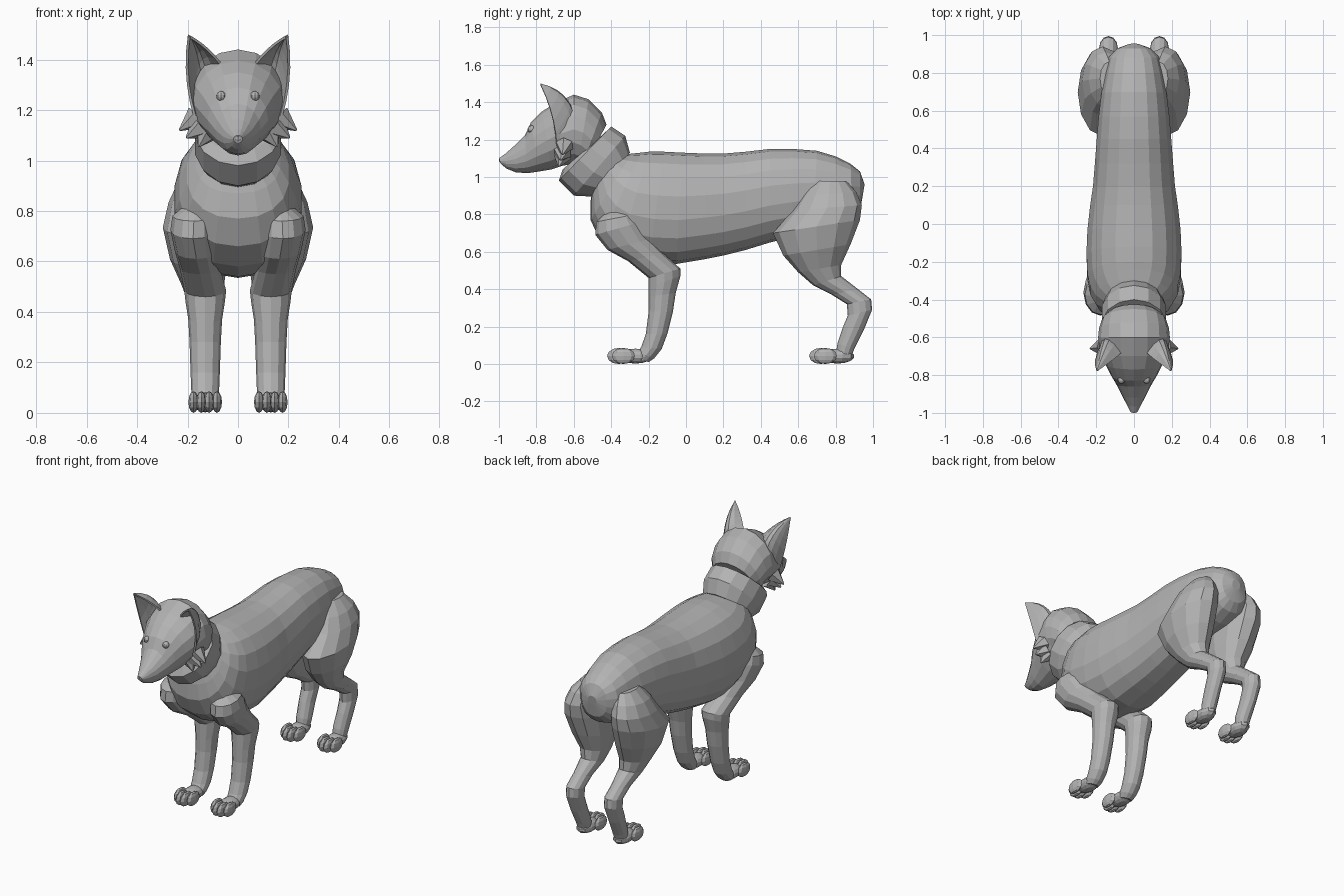
import bpy, bmesh, math
from mathutils import Vector, Matrix

grey = bpy.data.materials.new("plain_grey")
grey.diffuse_color = (0.45, 0.45, 0.45, 1)


def finish(name, bm, mirror=False, thick=0):
    bmesh.ops.recalc_face_normals(bm, faces=bm.faces)
    me = bpy.data.meshes.new(name)
    bm.to_mesh(me)
    bm.free()
    me.materials.append(grey)
    ob = bpy.data.objects.new(name, me)
    bpy.context.collection.objects.link(ob)
    if thick:
        ob.modifiers.new("thickness", 'SOLIDIFY').thickness = thick
    if mirror:
        m = ob.modifiers.new("mirror", 'MIRROR')
        m.use_mirror_merge = False
    return ob


def loft(name, rings, n, mirror=False, power=2.0):
    """Rings are (y, z of one edge, y, z of the opposite edge, half width, centre x)."""
    bm = bmesh.new()
    loops = []
    for r in rings:
        a, b = Vector((0, r[0], r[1])), Vector((0, r[2], r[3]))
        cx = r[5] if len(r) > 5 else 0
        c, up = (a + b) / 2, (a - b) / 2
        loop = []
        for i in range(n):
            t = 2 * math.pi * i / n
            s, k = math.sin(t), math.cos(t)
            s = math.copysign(abs(s) ** (2 / power), s)
            k = math.copysign(abs(k) ** (2 / power), k)
            loop.append(bm.verts.new(c + up * k + Vector((cx + r[4] * s, 0, 0))))
        loops.append(loop)
    for p, q in zip(loops, loops[1:]):
        for i in range(n):
            j = (i + 1) % n
            bm.faces.new((p[i], p[j], q[j], q[i]))
    bm.faces.new(loops[0])
    bm.faces.new(loops[-1])
    return finish(name, bm, mirror)


def ball(bm, c, r, u=10, v=7):
    bmesh.ops.create_uvsphere(bm, u_segments=u, v_segments=v, radius=1,
                              matrix=Matrix.Translation(c) @ Matrix.Diagonal((*r, 1)))


# Torso
loft("torso", [
    (-.40, 1.14, -.50, .95, .12), (-.33, 1.12, -.51, .87, .17),
    (-.29, 1.125, -.51, .77, .205), (-.24, 1.13, -.46, .66, .235),
    (-.20, 1.135, -.36, .58, .25), (-.12, 1.135, -.20, .54, .255),
    (-.02, 1.13, -.05, .535, .25), (.10, 1.125, .10, .56, .235),
    (.20, 1.125, .20, .58, .22), (.32, 1.135, .32, .61, .21),
    (.45, 1.15, .45, .65, .20), (.57, 1.15, .57, .68, .19),
    (.70, 1.14, .68, .71, .175), (.80, 1.11, .80, .73, .155),
    (.88, 1.07, .89, .77, .135), (.93, 1.03, .93, .82, .09),
    (.955, .96, .945, .90, .03)], 18, power=2.25)

# Neck band
loft("neck", [
    (-.30, 1.13, -.50, .895, .15), (-.325, 1.22, -.60, .90, .175),
    (-.40, 1.27, -.68, .98, .175), (-.44, 1.23, -.66, 1.04, .15)], 14)

# Head and muzzle
loft("head", [
    (-1.0, 1.10, -.99, 1.07, .018), (-.965, 1.125, -.96, 1.045, .035),
    (-.92, 1.165, -.91, 1.025, .06), (-.86, 1.225, -.85, 1.02, .09),
    (-.83, 1.29, -.78, 1.03, .12), (-.77, 1.35, -.72, 1.04, .15),
    (-.70, 1.395, -.66, 1.06, .18), (-.60, 1.44, -.60, 1.07, .19),
    (-.52, 1.415, -.58, 1.06, .185), (-.45, 1.345, -.56, 1.05, .17),
    (-.425, 1.28, -.54, 1.06, .14)], 16)

# Nose and eyes
bm = bmesh.new()
ball(bm, (0, -.983, 1.09), (.017, .017, .017))
finish("nose", bm)
bm = bmesh.new()
ball(bm, (.067, -.825, 1.255), (.02, .022, .02))
finish("eyes", bm, True)

# Cheek tufts
bm = bmesh.new()
for base, tip in (((.165, -.65, 1.17), (.232, -.66, 1.12)),
                  ((.15, -.66, 1.13), (.205, -.67, 1.09)),
                  ((.125, -.66, 1.11), (.155, -.68, 1.055))):
    base, tip = Vector(base), Vector(tip)
    d = tip - base
    rot = d.to_track_quat('Z', 'Y').to_matrix().to_4x4()
    bmesh.ops.create_cone(bm, cap_ends=True, segments=6, radius1=.05, radius2=.004,
                          depth=d.length, matrix=Matrix.Translation((base + tip) / 2) @ rot)
finish("cheek_tufts", bm, True)


# Ears: curved shells, open to the front, narrowing to the tip
def bez(a, b, c, t):
    return a * (1 - t) ** 2 + b * 2 * t * (1 - t) + c * t * t


tip = Vector((.198, -.78, 1.5))
outer, outer_mid = Vector((.175, -.69, 1.17)), Vector((.225, -.70, 1.34))
inner, inner_mid = Vector((.065, -.68, 1.385)), Vector((.12, -.73, 1.46))
back, back_mid = Vector((.15, -.60, 1.34)), Vector((.17, -.64, 1.46))
bm = bmesh.new()
rows = []
for i in range(6):
    t = i / 5 * .98
    o, n, b = (bez(outer, outer_mid, tip, t), bez(inner, inner_mid, tip, t),
               bez(back, back_mid, tip, t))
    ctrl = b * 2 - (o + n) / 2
    rows.append([bm.verts.new(bez(o, ctrl, n, k / 6)) for k in range(7)])
for p, q in zip(rows, rows[1:]):
    for k in range(6):
        bm.faces.new((p[k], p[k + 1], q[k + 1], q[k]))
finish("ears", bm, True, .01)

# Front legs
loft("front_legs", [
    (-.33, .84, -.44, .80, .05, .16), (-.27, .80, -.48, .76, .085, .175),
    (-.24, .76, -.485, .69, .09, .178), (-.19, .67, -.42, .61, .085, .165),
    (-.12, .59, -.31, .55, .08, .15), (-.03, .51, -.20, .46, .083, .13),
    (-.03, .47, -.20, .41, .078, .13), (-.055, .38, -.20, .36, .067, .13),
    (-.07, .28, -.20, .28, .062, .13), (-.10, .16, -.215, .16, .058, .13),
    (-.13, .08, -.24, .09, .055, .13), (-.17, .03, -.26, .06, .05, .13),
    (-.20, .01, -.27, .03, .04, .13)], 12, True)

# Hind legs
loft("hind_legs", [
    (.86, .975, .68, .98, .05, .13), (.91, .92, .62, .90, .09, .15),
    (.94, .85, .57, .82, .11, .165), (.93, .77, .465, .70, .13, .168),
    (.88, .64, .52, .58, .115, .155), (.83, .53, .60, .49, .085, .14),
    (.83, .47, .68, .42, .065, .135), (.92, .40, .78, .37, .05, .135),
    (.99, .345, .86, .32, .05, .135), (.995, .29, .865, .26, .05, .135),
    (.95, .18, .84, .20, .046, .135), (.90, .08, .81, .11, .046, .13),
    (.88, .03, .80, .05, .04, .13)], 12, True)

# Paws with four toes
for name, dy in (("front_paws", 0), ("hind_paws", 1.08)):
    bm = bmesh.new()
    ball(bm, (.13, -.27 + dy, .042), (.052, .09, .04))
    for k, y in zip((-1.5, -.5, .5, 1.5), (-.335, -.36, -.36, -.335)):
        ball(bm, (.13 + .031 * k, y + dy, .043), (.02, .062, .043), 8, 6)
    finish(name, bm, True)
